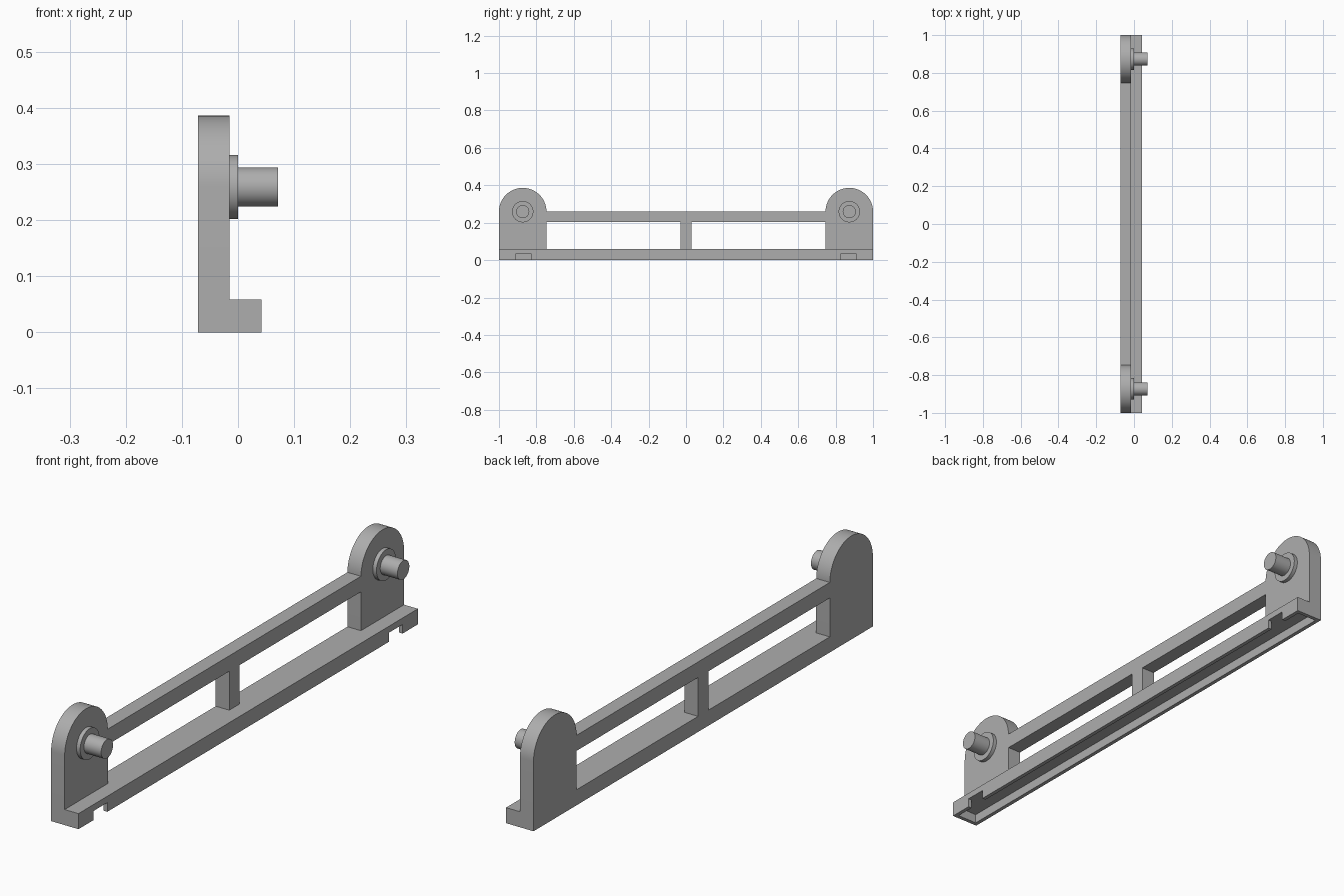
import bpy, bmesh, math
from mathutils import Matrix

cube = bpy.data.objects.get("Cube")
if cube:
    bpy.data.objects.remove(cube, do_unlink=True)

grey = bpy.data.materials.new("grey_plastic")
grey.use_nodes = True
colour = (0.42, 0.42, 0.42, 1)
grey.diffuse_color = colour
grey.node_tree.nodes["Principled BSDF"].inputs["Base Color"].default_value = colour

BACK, FACE, FRONT = -0.071, -0.015, 0.042
BASE_TOP, PIVOT_Z, PIVOT_Y, RADIUS = 0.058, 0.259, 0.873, 0.127


def finish(name, bm, smooth=False):
    bmesh.ops.recalc_face_normals(bm, faces=bm.faces)
    mesh = bpy.data.meshes.new(name)
    bm.to_mesh(mesh)
    bm.free()
    mesh.materials.append(grey)
    obj = bpy.data.objects.new(name, mesh)
    bpy.context.collection.objects.link(obj)
    if smooth:
        bpy.ops.object.select_all(action="DESELECT")
        obj.select_set(True)
        bpy.context.view_layer.objects.active = obj
        bpy.ops.object.shade_smooth_by_angle(angle=math.radians(30))
    return obj


def extrude_x(name, outline, x0, x1, smooth=False):
    bm = bmesh.new()
    face = bm.faces.new([bm.verts.new((x0, y, z)) for y, z in outline])
    moved = bmesh.ops.extrude_face_region(bm, geom=[face])["geom"]
    verts = [v for v in moved if isinstance(v, bmesh.types.BMVert)]
    bmesh.ops.translate(bm, verts=verts, vec=(x1 - x0, 0, 0))
    return finish(name, bm, smooth)


def box(name, x0, x1, y0, y1, z0, z1):
    return extrude_x(name, [(y0, z0), (y1, z0), (y1, z1), (y0, z1)], x0, x1)


def cylinder(name, radius, x0, x1, y):
    bm = bmesh.new()
    place = Matrix.Translation(((x0 + x1) / 2, y, PIVOT_Z)) @ Matrix.Rotation(math.pi / 2, 4, "Y")
    bmesh.ops.create_cone(bm, cap_ends=True, segments=64, radius1=radius,
                          radius2=radius, depth=x1 - x0, matrix=place)
    return finish(name, bm, True)


def cut(target, cutter):
    mod = target.modifiers.new("cut", "BOOLEAN")
    mod.operation = "DIFFERENCE"
    mod.solver = "EXACT"
    mod.object = cutter
    bpy.context.view_layer.objects.active = target
    bpy.ops.object.modifier_apply(modifier=mod.name)
    bpy.data.objects.remove(cutter, do_unlink=True)


# Base rail, hollow underneath, with a notch near each end of its outer wall
base = box("base_rail", BACK, FRONT, -1, 1, 0, BASE_TOP)
WALL = 0.015
cut(base, box("hollow_cutter", BACK + WALL, FRONT - WALL, -1 + WALL, 1 - WALL, -0.1, 0.035))
for side in (-1, 1):
    cut(base, box("notch_cutter", 0, 0.1, side * 0.87 - 0.04, side * 0.87 + 0.04, -0.1, 0.034))

# Top rail and centre post
INNER = PIVOT_Y - RADIUS
box("top_rail", BACK, FACE, -INNER, INNER, 0.203, 0.261)
box("centre_post", BACK, FACE, -0.03, 0.03, BASE_TOP, 0.203)

# Rounded end plates, each with a collar and pin
for side, label in ((-1, "front"), (1, "back")):
    y = side * PIVOT_Y
    arc = [(y + RADIUS * math.cos(math.pi * i / 40), PIVOT_Z + RADIUS * math.sin(math.pi * i / 40))
           for i in range(41)]
    outline = [(y - RADIUS, BASE_TOP), (y + RADIUS, BASE_TOP)] + arc
    extrude_x(label + "_end_plate", outline, BACK, FACE, True)
    cylinder(label + "_collar", 0.057, FACE, 0, y)
    cylinder(label + "_pin", 0.035, -0.005, 0.071, y)
